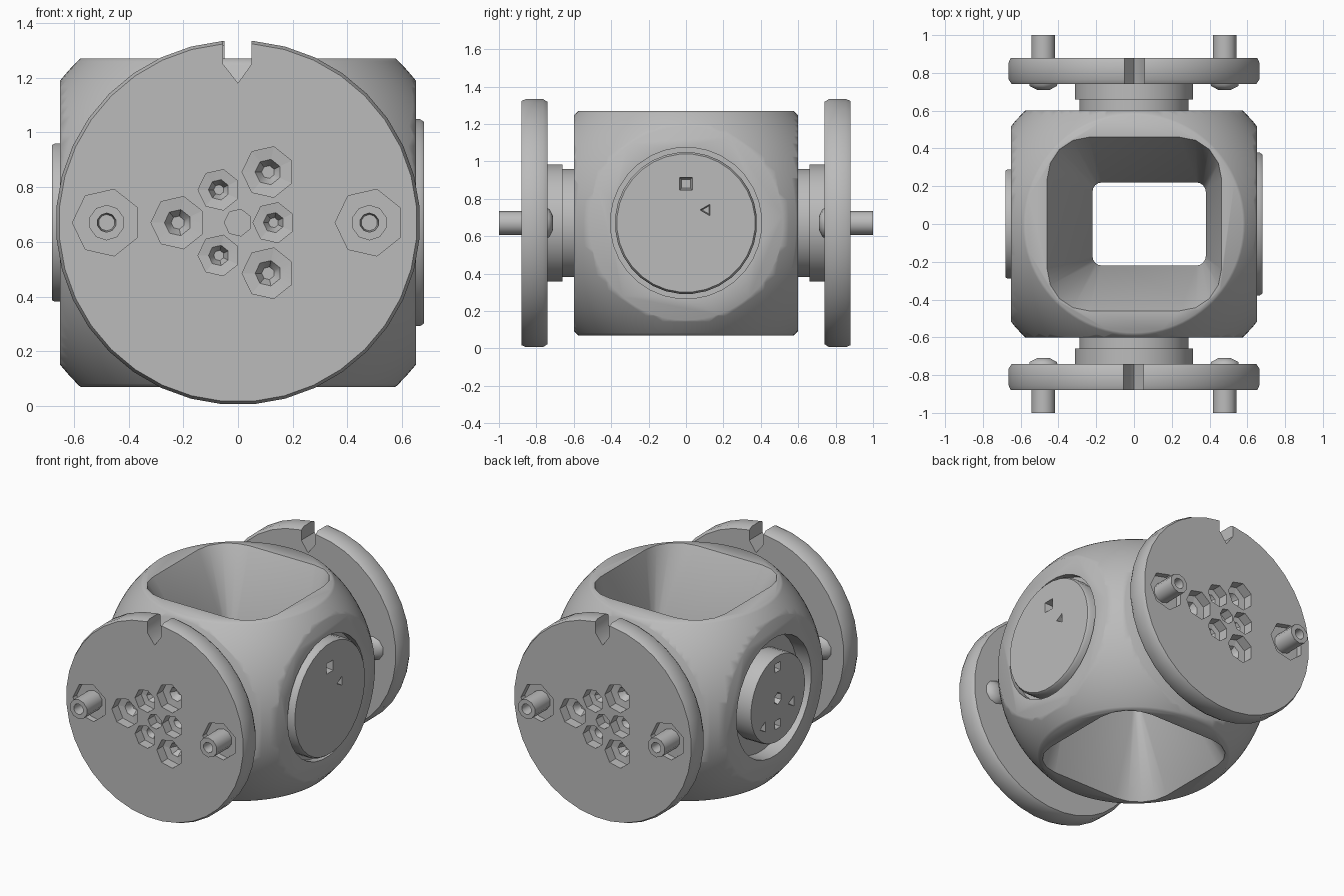
import bpy, bmesh, math
from mathutils import Vector, Matrix

if "Cube" in bpy.data.objects:
    bpy.data.objects.remove(bpy.data.objects["Cube"], do_unlink=True)

MID = 0.67  # height of the module's centre
FRONT, LEFT, RIGHT = Vector((0, -1, 0)), Vector((1, 0, 0)), Vector((-1, 0, 0))

grey = bpy.data.materials.new("plain grey")
grey.use_nodes = True
grey.diffuse_color = (0.5, 0.5, 0.5, 1)
grey.node_tree.nodes["Principled BSDF"].inputs["Base Color"].default_value = (0.5, 0.5, 0.5, 1)


def loft(bm, rings):
    """Closed solid through rings of equal point count."""
    loops = [[bm.verts.new(p) for p in ring] for ring in rings]
    n = len(loops[0])
    for a, b in zip(loops, loops[1:]):
        for i in range(n):
            j = (i + 1) % n
            bm.faces.new((a[i], a[j], b[j], b[i]))
    bm.faces.new(loops[0][::-1])
    bm.faces.new(loops[-1])


def lathe(bm, profile, axis, centre=(0, 0, MID), sides=32):
    """Turn (radius, distance along axis) pairs around an axis."""
    turn = axis.to_track_quat('Z', 'Y').to_matrix()
    rings = []
    for r, h in profile:
        angles = [math.tau * (i + 0.5) / sides for i in range(sides)]
        rings.append([turn @ Vector((r * math.cos(a), r * math.sin(a), h)) + Vector(centre)
                      for a in angles])
    loft(bm, rings)


def finish(name, bm):
    bmesh.ops.recalc_face_normals(bm, faces=bm.faces)
    mesh = bpy.data.meshes.new(name)
    bm.to_mesh(mesh)
    bm.free()
    mesh.materials.append(grey)
    ob = bpy.data.objects.new(name, mesh)
    bpy.context.collection.objects.link(ob)
    return ob


def select(ob):
    bpy.ops.object.select_all(action='DESELECT')
    ob.select_set(True)
    bpy.context.view_layer.objects.active = ob


def smooth(ob):
    select(ob)
    bpy.ops.object.shade_smooth_by_angle(angle=math.radians(50))
    return ob


def combine(ob, tool, operation='DIFFERENCE'):
    mod = ob.modifiers.new("cut", 'BOOLEAN')
    mod.operation, mod.solver, mod.object = operation, 'EXACT', tool
    select(ob)
    bpy.ops.object.modifier_apply(modifier=mod.name)
    bpy.data.objects.remove(tool, do_unlink=True)


def turned(name, profile, axis, centre=(0, 0, MID), sides=32):
    bm = bmesh.new()
    lathe(bm, profile, axis, centre, sides)
    return smooth(finish(name, bm))


def rounded_rect(cx, hx, hy, r, z):
    """Ring with rounded corners."""
    pts = []
    for k, (sx, sy) in enumerate([(1, 1), (-1, 1), (-1, -1), (1, -1)]):
        for s in range(5):
            a = math.pi / 2 * (k + s / 4)
            pts.append(Vector((cx + sx * (hx - r) + r * math.cos(a),
                               sy * (hy - r) + r * math.sin(a), z)))
    return pts


# Body: a ball trimmed flat on six sides
bm = bmesh.new()
bmesh.ops.create_uvsphere(bm, u_segments=96, v_segments=64, radius=0.832,
                          matrix=Matrix.Translation((0, 0, MID)))
body = finish("body", bm)
bm = bmesh.new()
bmesh.ops.create_cube(bm, size=1, matrix=Matrix.Translation((0, 0, MID))
                      @ Matrix.Diagonal((1.3, 1.2, 1.2, 1)))
combine(body, finish("trim_box", bm), 'INTERSECT')

# Vertical passage, flared at both ends
bm = bmesh.new()
loft(bm, [rounded_rect(0, 0.465, 0.465, 0.225, MID - 0.61),
          rounded_rect(0.08, 0.3, 0.22, 0.05, MID - 0.14),
          rounded_rect(0.08, 0.3, 0.22, 0.05, MID + 0.14),
          rounded_rect(0, 0.465, 0.465, 0.225, MID + 0.61)])
combine(body, finish("passage_cutter", bm))

# Side recesses
bm = bmesh.new()
lathe(bm, [(0.405, 0.6), (0.405, 0.75)], LEFT)
lathe(bm, [(0.39, 0.55), (0.4, 0.75)], RIGHT)
combine(body, finish("recess_cutter", bm))
smooth(body)

# Side discs with small holes
left_disc = turned("left_disc", [(0.38, 0.58), (0.38, 0.665), (0.37, 0.68)], LEFT)
right_disc = turned("right_disc", [(0.29, 0.53), (0.29, 0.67), (0.285, 0.68)], RIGHT)
for disc, axis, holes in (
        (left_disc, LEFT, [(0, 0.21, 0.055, 4), (0.11, 0.07, 0.04, 3)]),
        (right_disc, RIGHT, [(0, 0, 0.045, 6), (0, 0.21, 0.045, 4), (0.15, -0.14, 0.045, 3),
                             (0, -0.17, 0.045, 4), (-0.15, -0.08, 0.045, 3)])):
    bm = bmesh.new()
    for y, z, r, sides in holes:
        lathe(bm, [(r * 0.6, 0.63), (r, 0.7)], axis, (0, y, MID + z), sides)
    combine(disc, finish("hole_cutter", bm))
    smooth(disc)

# Flange with a keyed notch, screw holes and pin seats
flange = turned("front_flange", [(0.65, 0.74), (0.666, 0.765), (0.666, 0.855), (0.655, 0.88)],
                FRONT, sides=36)
bm = bmesh.new()
notch = [(-0.055, 1.4), (-0.055, 1.25), (0, 1.18), (0.05, 1.25), (0.05, 1.4)]
loft(bm, [[Vector((x, y, z)) for x, z in notch] for y in (-0.7, -0.9)])
screw_holes = [(-0.22, 0, 0.098), (-0.07, 0.12, 0.076), (-0.07, -0.12, 0.076),
               (0.11, 0.185, 0.095), (0.11, -0.185, 0.095), (0.13, 0, 0.075)]
for x, z, r in screw_holes:
    lathe(bm, [(r * 0.25, 0.765), (r * 0.5, 0.81), (r, 0.815), (r, 0.9)],
          FRONT, (x, 0, MID + z), 7)
lathe(bm, [(0.05, 0.81), (0.05, 0.9)], FRONT, sides=7)
for x in (-0.48, 0.48):
    lathe(bm, [(0.125, 0.84), (0.125, 0.9)], FRONT, (x, 0, MID), 7)
combine(flange, finish("flange_cutter", bm))
smooth(flange)
parts = [flange]

# Stepped neck behind the flange
parts.append(turned("front_neck", [(0.29, 0.58), (0.29, 0.66), (0.315, 0.66), (0.315, 0.75)], FRONT))

# Hollow pins with domed heads on the inner side
for side, x in (("right", -0.48), ("left", 0.48)):
    parts.append(turned("front_pin_" + side,
                        [(0.035, 0.71), (0.075, 0.73), (0.08, 0.745), (0.065, 0.75),
                         (0.065, 1.0), (0.035, 1.0), (0.03, 0.93)],
                        FRONT, (x, 0, MID), 10))

# Back assembly: the front one turned half way round
for part in parts:
    copy = part.copy()
    copy.data = part.data.copy()
    copy.name = part.name.replace("front", "back")
    copy.matrix_world = Matrix.Rotation(math.pi, 4, 'Z')
    bpy.context.collection.objects.link(copy)
